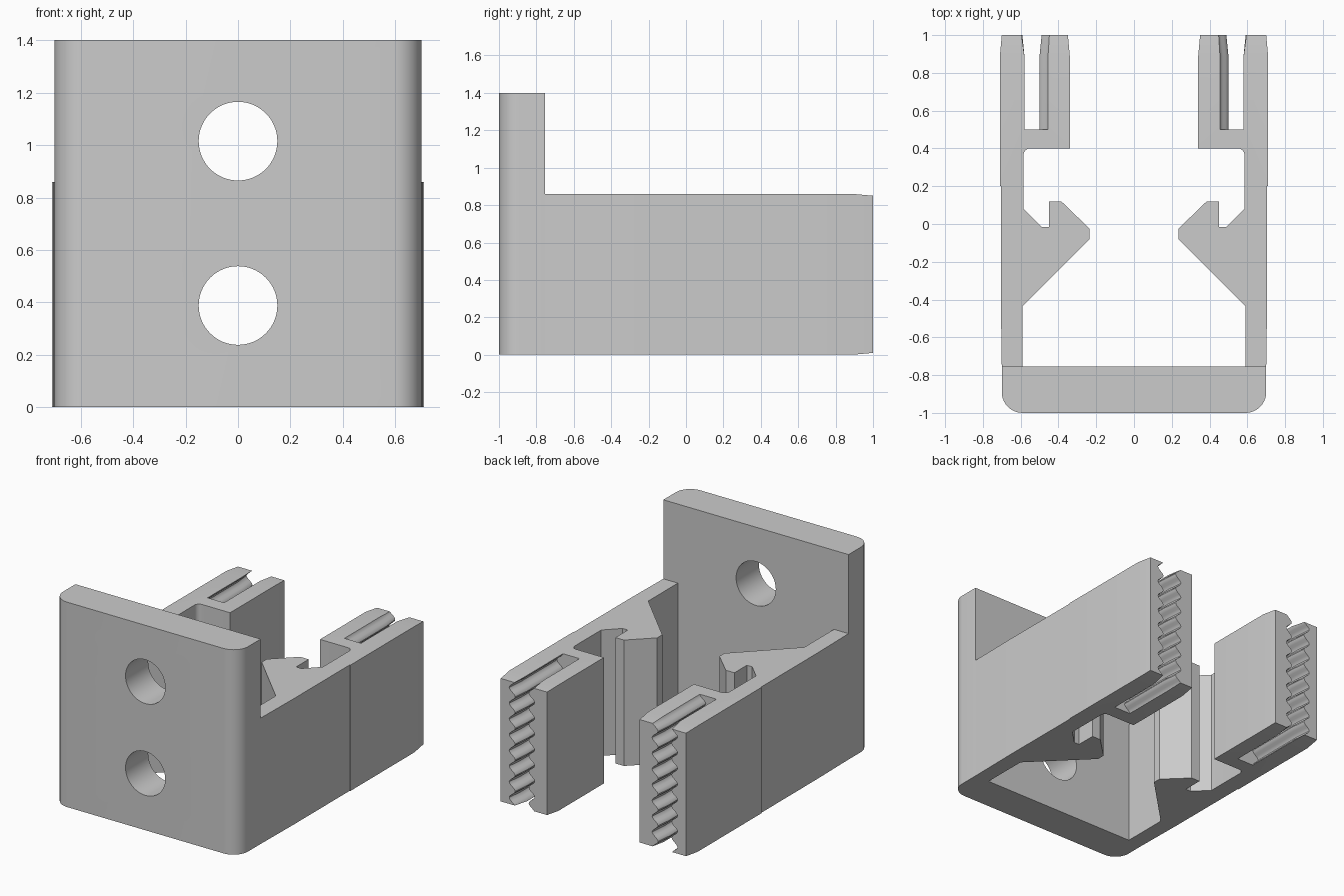
import bpy, bmesh, math

old = bpy.data.objects.get("Cube")
if old:
    bpy.data.objects.remove(old, do_unlink=True)

grey = bpy.data.materials.new("plain grey")
grey.use_nodes = True
COLOUR = (0.6, 0.6, 0.6, 1)
grey.diffuse_color = COLOUR
grey.node_tree.nodes["Principled BSDF"].inputs["Base Color"].default_value = COLOUR

ARM_TOP, PLATE_TOP, PLATE_BACK = 0.86, 1.4, -0.755


def loft(name, rings):
    """Closed solid through matching rings of points."""
    bm = bmesh.new()
    loops = [[bm.verts.new(p) for p in ring] for ring in rings]
    n = len(loops[0])
    for a, b in zip(loops, loops[1:]):
        for i in range(n):
            j = (i + 1) % n
            bm.faces.new((a[i], a[j], b[j], b[i]))
    bm.faces.new(loops[0])
    bm.faces.new(loops[-1])
    bmesh.ops.recalc_face_normals(bm, faces=bm.faces)
    mesh = bpy.data.meshes.new(name)
    bm.to_mesh(mesh)
    bm.free()
    obj = bpy.data.objects.new(name, mesh)
    bpy.context.collection.objects.link(obj)
    mesh.materials.append(grey)
    return obj


def prism(name, outline, height):
    return loft(name, [[(x, y, z) for x, y in outline] for z in (0, height)])


def activate(obj):
    bpy.ops.object.select_all(action='DESELECT')
    obj.select_set(True)
    bpy.context.view_layer.objects.active = obj


def cut(obj, cutter):
    mod = obj.modifiers.new("cut", 'BOOLEAN')
    mod.operation, mod.solver, mod.object = 'DIFFERENCE', 'EXACT', cutter
    activate(obj)
    bpy.ops.object.modifier_apply(modifier=mod.name)
    bpy.data.objects.remove(cutter, do_unlink=True)


def arc(cx, cy, r, start, end, steps=10):
    return [(cx + r * math.cos(math.radians(start + (end - start) * i / steps)),
             cy + r * math.sin(math.radians(start + (end - start) * i / steps)))
            for i in range(steps + 1)]


# Mounting plate with rounded front corners and two through holes
R = 0.11
outline = (arc(-0.7 + R, -1 + R, R, 180, 270) + arc(0.7 - R, -1 + R, R, 270, 360)
           + [(0.7, PLATE_BACK), (-0.7, PLATE_BACK)])
plate = prism("mounting_plate", outline, PLATE_TOP)
for z in (0.388, 1.015):
    ring = arc(0, z, 0.15, 0, 360, 64)[:-1]
    cut(plate, loft("hole_cutter", [[(x, y, h) for x, h in ring] for y in (-1.1, -0.6)]))

# Clip arm: side wall, barbed hook and thick end block
outline = [(0.70, PLATE_BACK), (0.705, -0.4), (0.705, 0.2), (0.71, 0.2), (0.71, 1),
           (0.34, 1), (0.34, 0.4)]
outline += arc(0.55, 0.365, 0.035, 90, 0, 6)
outline += [(0.585, 0.08), (0.49, -0.015), (0.45, -0.015), (0.45, 0.12), (0.385, 0.12),
            (0.235, -0.025), (0.235, -0.08), (0.59, -0.435), (0.59, PLATE_BACK)]
arm = prism("clip_arms", outline, ARM_TOP)

# Slightly tapered tip
bm = bmesh.new()
bm.from_mesh(arm.data)
bmesh.ops.bisect_plane(bm, geom=bm.verts[:] + bm.edges[:] + bm.faces[:],
                       plane_co=(0, 0.89, 0), plane_no=(0, 1, 0))
for v in bm.verts:
    if v.co.y > 0.99:
        v.co.x += 0.01 if v.co.x < 0.5 else -0.01
        v.co.z += 0.01 if v.co.z < 0.4 else -0.01
bm.to_mesh(arm.data)
bm.free()

# Screw slot with staggered rounded ridges on its two walls
PITCH, STEPS = ARM_TOP / 8, 10
levels = [-PITCH / 2 + PITCH * i / STEPS for i in range(9 * STEPS + 1)]


def slot_ring(y, flare):
    def half(z, shift):
        return 0.0625 + flare + 0.0225 * math.cos(math.tau * (z / PITCH + shift))
    left = [(0.54 - half(z, 0), y, z) for z in levels]
    right = [(0.54 + half(z, 0.5), y, z) for z in levels]
    return left + right[::-1]


cut(arm, loft("slot_cutter", [slot_ring(0.5, 0), slot_ring(0.89, 0), slot_ring(1.01, 0.012)]))

# Opposite arm
mirror = arm.modifiers.new("mirror", 'MIRROR')
mirror.use_mirror_merge = False
activate(arm)
bpy.ops.object.modifier_apply(modifier=mirror.name)

for obj in (plate, arm):
    activate(obj)
    bpy.ops.object.shade_smooth_by_angle(angle=math.radians(30))
